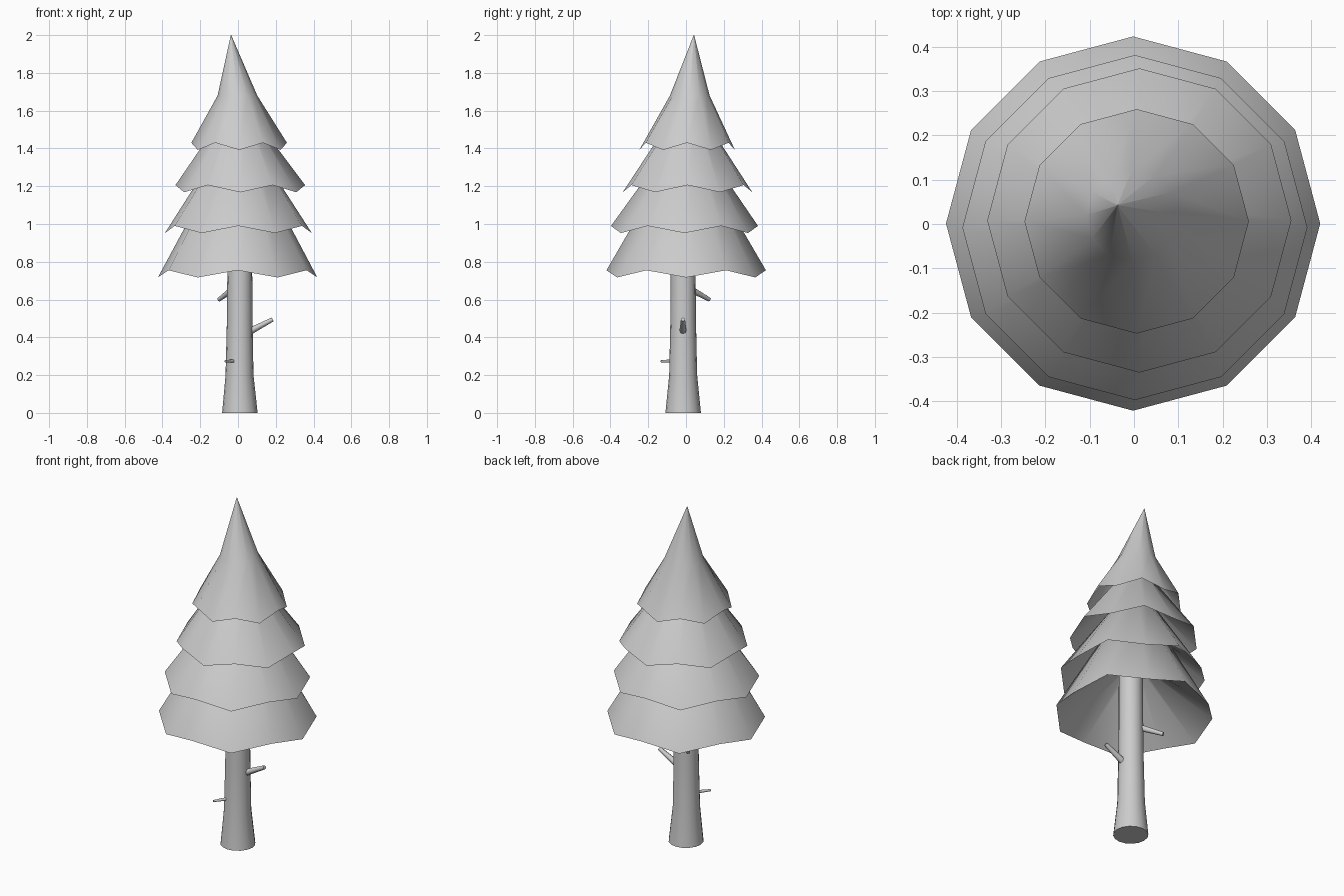
import bpy, bmesh, math
from mathutils import Vector

if "Cube" in bpy.data.objects:
    bpy.data.objects.remove(bpy.data.objects["Cube"])


def ring(bm, center, radius, n, drop=0.0, low=0):
    """Ring of n points; points whose index parity equals `low` hang down by `drop`."""
    out = []
    for k in range(n):
        a = 2 * math.pi * k / n
        z = center[2] - (drop if k % 2 == low else 0)
        out.append(bm.verts.new((center[0] + radius * math.cos(a),
                                 center[1] + radius * math.sin(a), z)))
    return out


def bridge(bm, lower, upper):
    n = len(lower)
    for k in range(n):
        j = (k + 1) % n
        bm.faces.new((lower[k], lower[j], upper[j], upper[k])).smooth = True


def finish(bm, name):
    mesh = bpy.data.meshes.new(name)
    bm.to_mesh(mesh)
    bm.free()
    obj = bpy.data.objects.new(name, mesh)
    bpy.context.collection.objects.link(obj)
    return obj


def foliage(name, rim, rim_r, low, top, top_r, tip):
    """Zigzag-rimmed skirt closed towards a tip, with a hollowed underside."""
    bm = bmesh.new()
    a = ring(bm, rim, rim_r, 12, 0.038, low)
    b = ring(bm, top, top_r, 12)
    c = ring(bm, tip, 0.001, 12)   # tiny ring keeps the shading of the point crisp
    bridge(bm, a, b)
    bridge(bm, b, c)
    bm.faces.new(c)
    # underside: shallower cone rising from the rim to the trunk
    d = ring(bm, (0.005, -0.005, rim[2] + 0.28), 0.05, 12)
    bridge(bm, d, a)
    for k in range(12):
        bm.edges.get((a[k], a[(k + 1) % 12])).smooth = False
    finish(bm, name)


def tube(name, sections, n):
    """Capped vertical tube through (center, radius) sections."""
    bm = bmesh.new()
    rings = [ring(bm, c, r, n) for c, r in sections]
    for a, b in zip(rings, rings[1:]):
        bridge(bm, a, b)
    bm.faces.new(rings[0][::-1])
    bm.faces.new(rings[-1])
    # keep the cap borders sharp
    for e in bm.edges:
        if any(not f.smooth for f in e.link_faces):
            e.smooth = False
    return finish(bm, name)


def branch(name, start, end, r1, r2):
    s, d = Vector(start), Vector(end) - Vector(start)
    obj = tube(name, [((0, 0, 0), r1), ((0, 0, d.length), r2)], 8)
    obj.location = s
    obj.rotation_euler = d.to_track_quat('Z', 'Y').to_euler()


# Trunk with flared foot
tube("trunk", [((0.010, -0.015, 0), 0.094), ((0.008, -0.015, 0.2), 0.074),
               ((0.009, -0.015, 0.48), 0.068), ((0.010, -0.015, 1.1), 0.063)], 16)

# Branch stubs
branch("branch_right", (0.04, -0.016, 0.42), (0.184, -0.016, 0.495), 0.020, 0.011)
branch("branch_back", (-0.02, 0.015, 0.66), (-0.10, 0.124, 0.600), 0.019, 0.011)
branch("branch_front", (-0.015, -0.06, 0.275), (-0.068, -0.132, 0.273), 0.01, 0.006)

# Foliage tiers, bottom to top
foliage("foliage_bottom", (-0.002, 0.001, 0.755), 0.422, 0, (0, 0, 1.18), 0.175, (0, 0, 1.25))
foliage("foliage_lower", (0.002, -0.008, 0.990), 0.389, 0, (0, 0, 1.38), 0.115, (0, 0, 1.44))
foliage("foliage_upper", (0.012, 0.008, 1.206), 0.343, 1, (0, 0.01, 1.58), 0.075, (0, 0.01, 1.65))
foliage("foliage_top", (0.006, 0.006, 1.430), 0.253, 1, (-0.003, 0.02, 1.68), 0.105,
        (-0.037, 0.042, 2.0))
